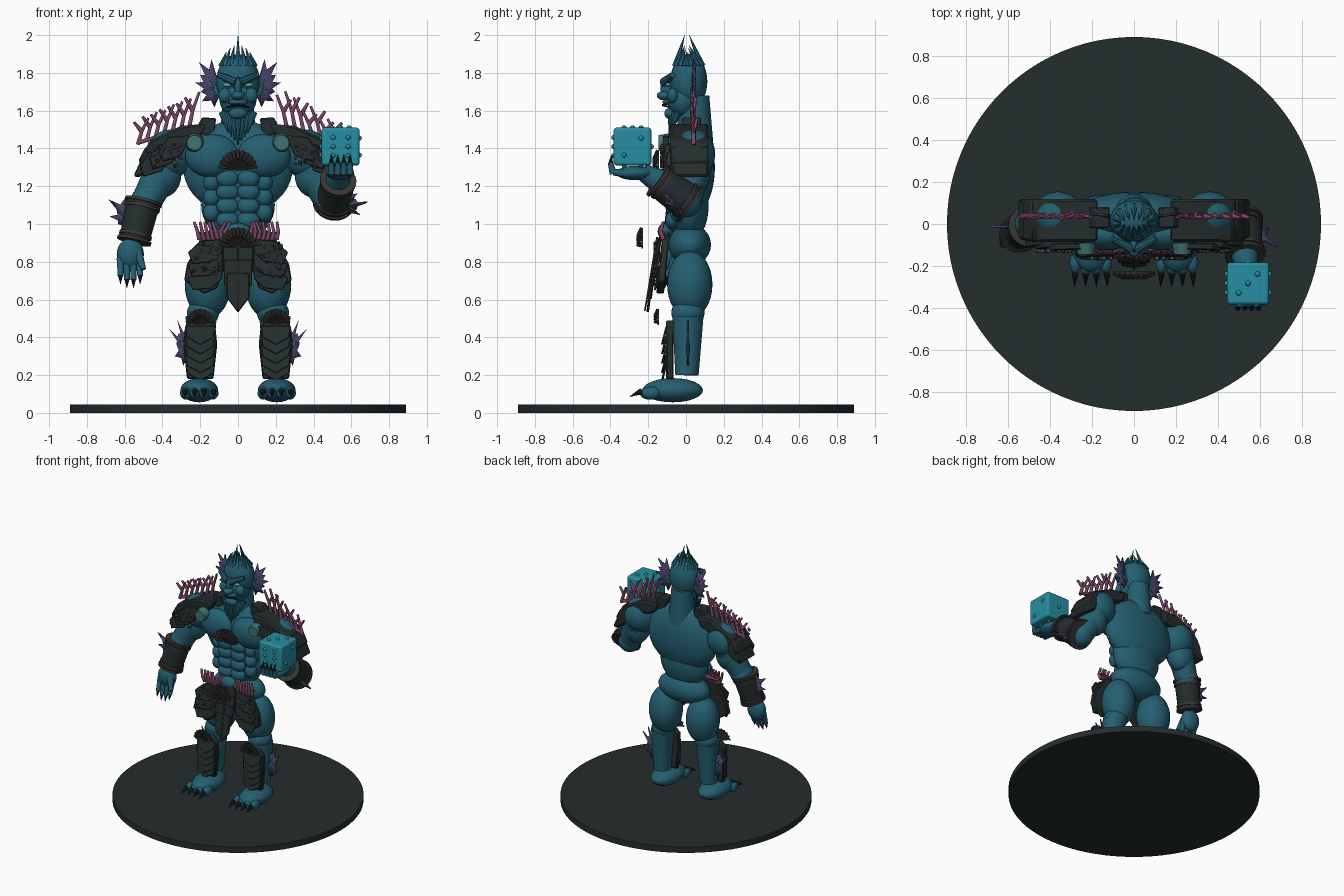
import bpy, bmesh, math, random
from mathutils import Vector as V, Matrix

random.seed(4)
if "Cube" in bpy.data.objects:
    bpy.data.objects.remove(bpy.data.objects["Cube"])


def material(name, r, g, b):
    m = bpy.data.materials.new(name)
    m.use_nodes = True
    m.diffuse_color = (r, g, b, 1)
    m.node_tree.nodes["Principled BSDF"].inputs["Base Color"].default_value = (r, g, b, 1)
    return m


SKIN = material("sea_blue_skin", .018, .115, .165)
ARMOUR = material("dark_armour", .018, .026, .026)
TRIM = material("dull_trim", .04, .038, .034)
CORAL = material("pink_coral", .21, .065, .13)
PURPLE = material("purple_fin", .065, .045, .13)
SPINE = material("teal_spine", .03, .13, .16)
DIE = material("bright_teal_die", .02, .27, .36)
CLAW = material("black_claw", .01, .013, .015)
EYE = material("pale_eye", .09, .42, .44)
GREEN = material("sea_green", .05, .17, .16)
made = []


def finish(name, bm, mat):
    me = bpy.data.meshes.new(name)
    bmesh.ops.recalc_face_normals(bm, faces=bm.faces)
    bm.to_mesh(me)
    bm.free()
    ob = bpy.data.objects.new(name, me)
    bpy.context.collection.objects.link(ob)
    me.materials.append(mat)
    made.append(ob)
    return ob


def balls(name, items, mat, seg=24):
    """One object from (centre, radii) ellipsoids."""
    bm = bmesh.new()
    for c, r in items:
        bmesh.ops.create_uvsphere(bm, u_segments=seg, v_segments=seg // 2, radius=1,
                                  matrix=Matrix.Translation(c) @ Matrix.Diagonal((*r, 1)))
    return finish(name, bm, mat)


def cones(name, items, mat, seg=20):
    """One object from (start, end, start radius, end radius) tapered rods."""
    bm = bmesh.new()
    for a, b, r0, r1 in items:
        a, b = V(a), V(b)
        d = b - a
        m = Matrix.Translation((a + b) / 2) @ d.to_track_quat('Z', 'Y').to_matrix().to_4x4()
        bmesh.ops.create_cone(bm, cap_ends=True, segments=seg, radius1=r0, radius2=r1, depth=d.length, matrix=m)
    return finish(name, bm, mat)


def plates(name, items, mat, slope=0.0, bevel=.006):
    """One object from (outline in x and z, front y, depth) slabs, leaning by slope."""
    bm = bmesh.new()
    for pts, y, depth in items:
        top = max(z for _, z in pts)
        f = bm.faces.new([bm.verts.new((x, y + slope * (top - z), z)) for x, z in pts])
        out = bmesh.ops.extrude_face_region(bm, geom=[f])["geom"]
        bmesh.ops.translate(bm, vec=(0, depth, 0), verts=[v for v in out if isinstance(v, bmesh.types.BMVert)])
    ob = finish(name, bm, mat)
    if bevel:
        mod = ob.modifiers.new("edge", 'BEVEL')
        mod.width, mod.segments = bevel, 1
    return ob


def fin(name, hinge, tips):
    """Webbed fin: ragged membrane plus one spine for each tip."""
    h, tips = V(hinge), [V(t) for t in tips]
    ring = []
    for i, t in enumerate(tips):
        ring.append(t)
        if i + 1 < len(tips):
            ring.append(h + ((t + tips[i + 1]) / 2 - h) * .72)
    bm = bmesh.new()
    centre = bm.verts.new(h)
    vs = [bm.verts.new(p) for p in ring]
    for a, b in zip(vs, vs[1:]):
        bm.faces.new((centre, a, b))
    mod = finish(name + "_web", bm, PURPLE).modifiers.new("thickness", 'SOLIDIFY')
    mod.thickness, mod.offset = .01, 0
    cones(name + "_spines", [(h, t, .011, .001) for t in tips], SPINE, 6)


def shell(name, x, y, z, r, ribs=11):
    """Scallop of ribs fanned about a hinge, cupped towards the front."""
    rods, rim = [], []
    for i in range(ribs):
        a = math.radians(-82 + 164 * i / (ribs - 1))
        d = V((math.sin(a), 0, math.cos(a)))
        mid = V((x, y - r * .22, z)) + d * r * .55
        tip = V((x, y, z)) + d * r
        rods += [((x, y, z), mid, .003, r * .075), (mid, tip, r * .075, r * .09)]
        rim.append((tip.x, tip.z))
    cones(name + "_ribs", rods, TRIM, 6)
    plates(name + "_back", [(rim + [(x, z - .01)], y, .008)], ARMOUR, bevel=0)


def coral(name, paths):
    cu = bpy.data.curves.new(name, 'CURVE')
    cu.dimensions, cu.bevel_depth, cu.bevel_resolution, cu.use_fill_caps = '3D', .013, 1, True
    for path in paths:
        sp = cu.splines.new('POLY')
        sp.points.add(len(path) - 1)
        for i, p in enumerate(path):
            sp.points[i].co = (*p, 1)
            sp.points[i].radius = 1 - .4 * i / (len(path) - 1)
    cu.materials.append(CORAL)
    bpy.context.collection.objects.link(bpy.data.objects.new(name, cu))


def barnacles(name, x0, x1, z0, z1, y, n):
    for part, mat in (("pink", CORAL), ("green", GREEN), ("dull", TRIM)):
        balls(f"{name}_{part}_barnacles",
              [((random.uniform(x0, x1), y, random.uniform(z0, z1)), [random.uniform(.005, .011)] * 3)
               for _ in range(n)], mat, 8)


# Base, torso and neck
cones("base_disc", [((0, 0, 0), (0, 0, .045), .89, .89)], ARMOUR, 96)
balls("torso", [((0, .035, 1.3), (.29, .118, .25)), ((0, .02, 1.1), (.195, .1, .19)),
                ((0, .02, .89), (.21, .112, .11))], SKIN, 40)
cones("neck", [((0, .045, 1.42), (0, .045, 1.68), .1, .078)], SKIN)
balls("chest_muscles", [((s * .135, -.05, 1.36), (.145, .075, .115)) for s in (-1, 1)], SKIN)
balls("abdomen_muscles", [((s * .055, -.075, z), (.06, .035, .046)) for s in (-1, 1)
                          for z in (1.02, 1.095, 1.17, 1.24)], SKIN)
balls("flank_muscles", [((s * .14, -.04, z), (.045, .045, .05)) for s in (-1, 1) for z in (1.06, 1.14, 1.22)], SKIN)

# Head and face
balls("head", [((0, .015, 1.755), (.115, .098, .145)), ((0, -.015, 1.66), (.098, .085, .1))], SKIN, 32)
balls("face", [((0, -.115, 1.68), (.035, .04, .025)), ((0, -.1, 1.72), (.02, .035, .06)),
               ((0, -.085, 1.585), (.05, .03, .03)), ((0, -.095, 1.645), (.055, .03, .016))]
      + [((s * .07, -.07, 1.68), (.035, .03, .04)) for s in (-1, 1)], SKIN)
cones("brow", [((s * .012, -.118, 1.75), (s * .105, -.07, 1.79), .024, .016) for s in (-1, 1)], SKIN, 10)
balls("eyes", [((s * .055, -.094, 1.737), (.026, .015, .011)) for s in (-1, 1)], EYE, 16)
cones("mouth", [((0, -.122, 1.63), (s * .06, -.088, 1.618), .007, .004) for s in (-1, 1)], CLAW, 8)
cones("beard_tendrils", [((x, -.075 + abs(x) * .4, 1.59), (x * .65, -.085, 1.42 + abs(x) * .8), .022, .004)
                         for x in (-.08, -.053, -.027, 0, .027, .053, .08)], SKIN, 8)
crest = []
for i in range(14):
    a = math.tau * i / 14
    c, s = math.cos(a), math.sin(a)
    tip = 2.0 if i in (0, 7) else 1.9 + .05 * abs(c)
    crest.append(((s * .088, -c * .07 + .015, 1.835), (s * .07 * (1 - abs(c) * .4), -c * .012 + .005, tip), .019, .001))
cones("head_crest", crest, SKIN, 6)

for s, side in ((-1, "right"), (1, "left")):
    n = side + "_"
    fin(n + "ear_fin", (s * .1, .035, 1.7),
        [(s * x, y, z) for x, y, z in ((.14, .04, 1.87), (.205, .05, 1.855), (.2, .05, 1.79), (.228, .05, 1.75),
                                       (.195, .05, 1.7), (.19, .045, 1.65), (.125, .04, 1.62))])
    # Legs and feet
    balls(n + "thigh", [((s * .16, .02, .68), (.122, .12, .18)), ((s * .185, .01, .53), (.085, .088, .075))], SKIN, 32)
    cones(n + "calf", [((s * .2, .005, .2), (s * .195, .01, .51), .062, .083)], SKIN, 28)
    balls(n + "foot", [((s * .205, -.07, .12), (.1, .16, .064))]
          + [((s * .205 + t * .049, -.2 + abs(t) * .01, .105), (.028, .05, .034)) for t in (-1.5, -.5, .5, 1.5)], SKIN)
    cones(n + "toe_claws", [((s * .205 + t * .05, -.235, .115), (s * .205 + t * .052, -.3, .085), .017, .001)
                            for t in (-1.5, -.5, .5, 1.5)], CLAW, 8)
    # Shin armour of overlapping chevrons
    X = s * .2
    plates(n + "greave", [([(X - .08, .46), (X - .05, .49), (X + .05, .49), (X + .08, .46), (X + .09, .36),
                            (X + .07, .18), (X - .07, .18), (X - .09, .36)], -.105, .04)], ARMOUR)
    plates(n + "shin_scales", [([(X - .08, z), (X + .08, z), (X + .07, z - .06), (X, z - .1), (X - .07, z - .06)],
                                -.108, .012) for z in (.46, .41, .36, .31, .27)], ARMOUR, -.25, .003)
    shell(n + "knee_shell", X, -.15, .475, .075, 9)
    fin(n + "calf_fin", (s * .27, .01, .33), [(s * x, .01, z) for x, z in (
        (.275, .44), (.32, .49), (.315, .42), (.365, .445), (.325, .36), (.335, .3), (.29, .25), (.265, .26))])
    # Thigh armour
    plates(n + "thigh_guard", [([(s * x, z) for x, z in ((.1, .95), (.19, .92), (.27, .79), (.285, .7), (.18, .63),
                                                        (.11, .66), (.06, .8), (.06, .94))], -.125, .04)], ARMOUR, -.1)
    plates(n + "thigh_scales", [([(s * x, z + dz) for x, z in ((.08, .07), (.2, .06), (.265, .0), (.24, -.06),
                                                               (.14, -.05), (.085, 0))], -.145, .014)
                                for dz in (.85, .78, .71)], ARMOUR, -.2, .003)
    lo, hi = sorted((s * .1, s * .24))
    barnacles(n + "thigh", lo, hi, .72, .9, -.163, 14)
    # Shoulder armour: a sloping cap and two lower lames
    plates(n + "pauldron", [([(s * x, z) for x, z in pts], y, d) for pts, y, d in (
        (((.17, 1.53), (.3, 1.52), (.47, 1.44), (.5, 1.37), (.43, 1.37), (.2, 1.45)), -.085, .205),
        (((.4, 1.43), (.49, 1.41), (.53, 1.33), (.5, 1.3), (.42, 1.34)), -.08, .2),
        (((.43, 1.36), (.51, 1.35), (.555, 1.25), (.52, 1.25), (.45, 1.29)), -.075, .195))], ARMOUR, bevel=.012)
    plates(n + "collar_guard", [([(s * x, z) for x, z in ((.115, 1.56), (.19, 1.565), (.23, 1.49), (.13, 1.46))],
                                 -.02, .1)], ARMOUR)
    plates(n + "shoulder_scales", [([(s * (x + dx), z + dz) for x, z in (
        (.25, 1.47), (.37, 1.46), (.42, 1.39), (.4, 1.33), (.3, 1.36))], -.12 + dx * .2, .03)
        for dx, dz in ((0, 0), (.05, -.04), (.1, -.08))], ARMOUR, -.1, .004)
    lo, hi = sorted((s * .3, s * .46))
    barnacles(n + "shoulder", lo, hi, 1.3, 1.42, -.128, 16)
    cones(n + "chest_stud", [((s * .23, -.09, 1.43), (s * .23, -.145, 1.43), .05, .04)], GREEN)
    # Coral on shoulder and belt
    branches = []
    for i in range(7):
        x, z = .52 - i * .045, 1.42 + i * .014
        h = .13 + .013 * i + random.uniform(-.03, .02)
        mid = (s * (x - .01), .04, z + h * .5)
        branches += [[(s * (x + .01), .04, z), mid, (s * (x - .045), .04 + random.uniform(-.02, .02), z + h)],
                     [mid, (s * (x + .03), .03, z + h * .85)]]
    coral(n + "shoulder_coral", branches + [[(s * .53, .04, 1.43), (s * .24, .04, 1.52)]])
    twigs = [[(s * .05, -.115, .95), (s * .22, -.105, .95)]]
    for i in range(7):
        x = .06 + i * .024
        twigs.append([(s * x, -.12, .92), (s * (x + .01), -.135, .96), (s * (x + random.uniform(-.02, .03)), -.12, 1.01)])
    coral(n + "belt_coral", twigs)
    # Upper arm
    balls(n + "shoulder_muscle", [((s * .36, .04, 1.37), (.125, .115, .13)), ((s * .4, .035, 1.26), (.1, .092, .12))], SKIN)
    cones(n + "upper_arm", [((s * .39, .04, 1.3), (s * .485, .0, 1.12), .095, .08)], SKIN)
    balls(n + "elbow", [((s * .485, .0, 1.12), (.083, .085, .085))], SKIN)


def bracer(name, a, b, r0, r1):
    a, b = V(a), V(b)
    cones(name, [(a, b, r0, r1)], ARMOUR, 28)
    cones(name + "_rims", [(a.lerp(b, t), a.lerp(b, t + .07), r, r) for t, r in
                           ((-.02, r0 + .01), (.12, r0 + .006), (.82, r1 + .008), (.95, r1 + .012))], TRIM, 28)


# Lowered right forearm and hand
bracer("right_bracer", (-.5, -.01, 1.12), (-.55, -.045, .91), .09, .08)
fin("right_arm_fin", (-.58, -.02, 1.02), [(-.595, -.01, 1.14), (-.685, -.01, 1.13), (-.64, -.01, 1.08),
                                         (-.68, -.01, 1.04), (-.635, -.01, 1.0), (-.6, -.01, .96)])
balls("right_hand", [((-.57, -.06, .84), (.072, .052, .085))], SKIN)
digits = [(-.622, .69), (-.588, .67), (-.553, .67), (-.518, .69)]
cones("right_fingers", [((x * .98 - .012, -.07, .82), (x, -.1, z + .035), .021, .015) for x, z in digits], SKIN, 12)
cones("right_thumb", [((-.53, -.08, .85), (-.5, -.115, .76), .024, .014)], SKIN, 12)
cones("right_claws", [((x, -.1, z + .04), (x, -.112, z - .008), .014, .001) for x, z in digits], CLAW, 8)

# Raised left forearm and open hand
bracer("left_bracer", (.505, .02, 1.11), (.53, -.15, 1.23), .1, .085)
cones("left_wrist", [((.525, -.13, 1.22), (.54, -.23, 1.275), .07, .045)], SKIN)
fin("left_arm_fin", (.57, -.05, 1.1), [(.6, -.1, 1.2), (.63, -.13, 1.16), (.62, -.08, 1.13), (.685, -.11, 1.115),
                                      (.63, -.03, 1.08), (.645, -.02, 1.05), (.58, -.01, 1.04)])
balls("left_hand", [((.54, -.27, 1.27), (.075, .1, .038))], SKIN)
row = [.495, .528, .56, .593]
cones("left_fingers", [((x, -.31, 1.265), (x, -.385, 1.275), .02, .018) for x in row]
      + [((x, -.385, 1.265), (x, -.4, 1.325), .019, .014) for x in row], SKIN, 12)
cones("left_claws", [((x, -.4, 1.315), (x, -.392, 1.37), .014, .001) for x in row], CLAW, 8)

# Held die with raised pips
C, H = V((.543, -.283, 1.41)), .1
bm = bmesh.new()
bmesh.ops.create_cube(bm, size=2 * H, matrix=Matrix.Translation(C))
mod = finish("die", bm, DIE).modifiers.new("round", 'BEVEL')
mod.width, mod.segments = .015, 3
two, four = [(-1, -1), (1, 1)], [(-1, -1), (1, 1), (-1, 1), (1, -1)]
faces = [(0, 1, two), (0, -1, four + [(0, 0)]), (1, -1, four + [(-1, 0), (1, 0)]), (1, 1, [(0, 0)]),
         (2, 1, two + [(0, 0)]), (2, -1, four)]
pips = []
for axis, sign, spots in faces:
    for u, v in spots:
        p = V((0, 0, 0))
        p[axis] = sign * H
        p[(axis + 1) % 3], p[(axis + 2) % 3] = (v * .048, u * .04) if axis == 1 else (u * .045, v * .045)
        pips.append((C + p, [.013] * 3))
balls("die_pips", pips, DIE, 12)

# Loincloth, belt and shells
plates("loincloth", [([(-w, z), (w, z), (w, z - .13), (0, z - .21), (-w, z - .13)], y, .014)
                     for z, w, y in ((.74, .06, -.185), (.81, .075, -.17), (.88, .08, -.155), (.95, .075, -.14))],
       ARMOUR, -.12, .004)
cones("loincloth_ridge", [((0, -.15, .93), (0, -.218, .54), .008, .004)], TRIM, 6)
shell("belt_shell", 0, -.235, .88, .1)
shell("chest_shell", 0, -.15, 1.29, .1)
balls("belt_buckle", [((0, -.11, .96), (.07, .04, .045))], SKIN)

# Smooth curved surfaces, keep hard edges
bpy.ops.object.select_all(action='DESELECT')
for ob in made:
    ob.select_set(True)
bpy.context.view_layer.objects.active = made[0]
bpy.ops.object.shade_smooth_by_angle(angle=math.radians(35))
